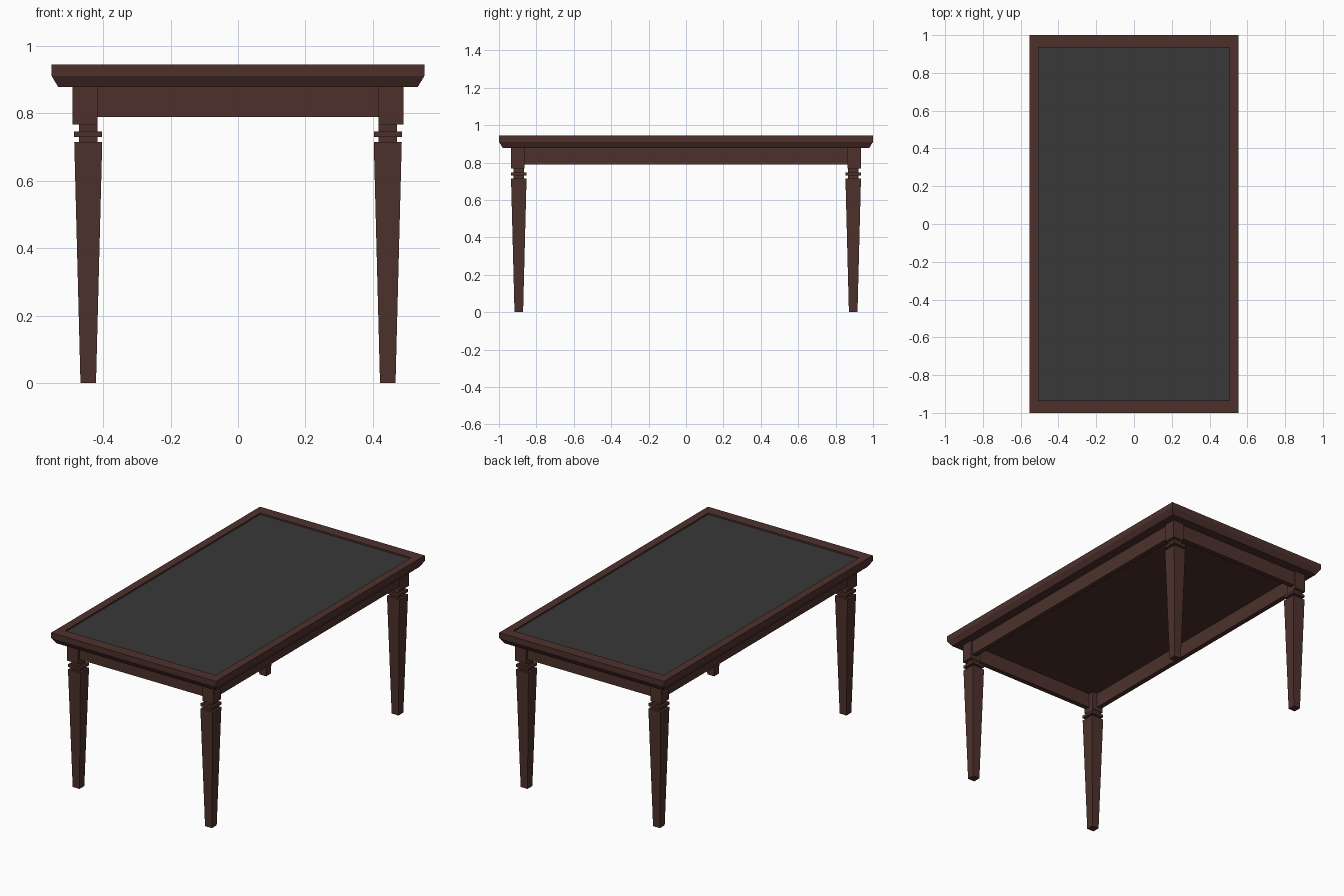
import bpy, bmesh

if "Cube" in bpy.data.objects:
    bpy.data.objects.remove(bpy.data.objects["Cube"])

def material(name, rgb):
    m = bpy.data.materials.new(name)
    m.diffuse_color = (*rgb, 1)
    m.use_nodes = True
    m.node_tree.nodes["Principled BSDF"].inputs["Base Color"].default_value = m.diffuse_color
    return m

wood = material("dark_wood", (0.075, 0.031, 0.025))
slate = material("grey_inlay", (0.04, 0.04, 0.04))

def loft(name, sections, mat, closed=False):
    """Rectangular sections (cx, cy, half_x, half_y, z) joined in order."""
    bm = bmesh.new()
    rings = [[bm.verts.new((cx + sx * hx, cy + sy * hy, z))
              for sx, sy in ((-1, -1), (1, -1), (1, 1), (-1, 1))]
             for cx, cy, hx, hy, z in sections]
    pairs = list(zip(rings, rings[1:]))
    if closed:
        pairs.append((rings[-1], rings[0]))
    else:
        bm.faces.new(rings[0])
        bm.faces.new(rings[-1])
    for a, b in pairs:
        for i in range(4):
            j = (i + 1) % 4
            bm.faces.new((a[i], a[j], b[j], b[i]))
    bmesh.ops.recalc_face_normals(bm, faces=bm.faces)
    me = bpy.data.meshes.new(name)
    bm.to_mesh(me)
    bm.free()
    me.materials.append(mat)
    ob = bpy.data.objects.new(name, me)
    bpy.context.collection.objects.link(ob)
    return ob

def box(name, x0, x1, y0, y1, z0, z1, mat):
    c = ((x0 + x1) / 2, (y0 + y1) / 2, (x1 - x0) / 2, (y1 - y0) / 2)
    return loft(name, [(*c, z0), (*c, z1)], mat)

# Tabletop frame with undercut edge, and a slightly sunken inlay
loft("tabletop_frame", [(0, 0, hx, hy, z) for hx, hy, z in (
    (0.533, 0.98, 0.878), (0.553, 1.0, 0.911), (0.553, 1.0, 0.944),
    (0.505, 0.934, 0.944), (0.505, 0.934, 0.878))], wood, closed=True)
box("tabletop_base", -0.505, 0.505, -0.934, 0.934, 0.878, 0.925, wood)
box("tabletop_inlay", -0.505, 0.505, -0.934, 0.934, 0.925, 0.935, slate)

# Legs: corner block, neck with collar, tapered shaft
for sx, px in ((-1, "left"), (1, "right")):
    for sy, py in ((-1, "front"), (1, "back")):
        name = f"{py}_{px}_leg"
        cx, cy = sx * 0.444, sy * 0.894
        bx, by = sx * 0.4535, sy * 0.9
        loft(name + "_block", [(bx, by, 0.0365, 0.0365, z) for z in (0.767, 0.878)], wood)
        loft(name, [(cx, cy, h, h, z) for h, z in (
            (0.023, 0), (0.0415, 0.715), (0.028, 0.715), (0.028, 0.730),
            (0.0415, 0.730), (0.0415, 0.746), (0.028, 0.746), (0.028, 0.767))], wood)

# Apron rails between the corner blocks
for s, n in ((-1, "front"), (1, "back")):
    y0, y1 = sorted((s * 0.895, s * 0.925))
    box(n + "_apron", -0.417, 0.417, y0, y1, 0.789, 0.878, wood)
for s, n in ((-1, "left"), (1, "right")):
    x0, x1 = sorted((s * 0.45, s * 0.48))
    box(n + "_apron", x0, x1, -0.864, 0.864, 0.789, 0.878, wood)
